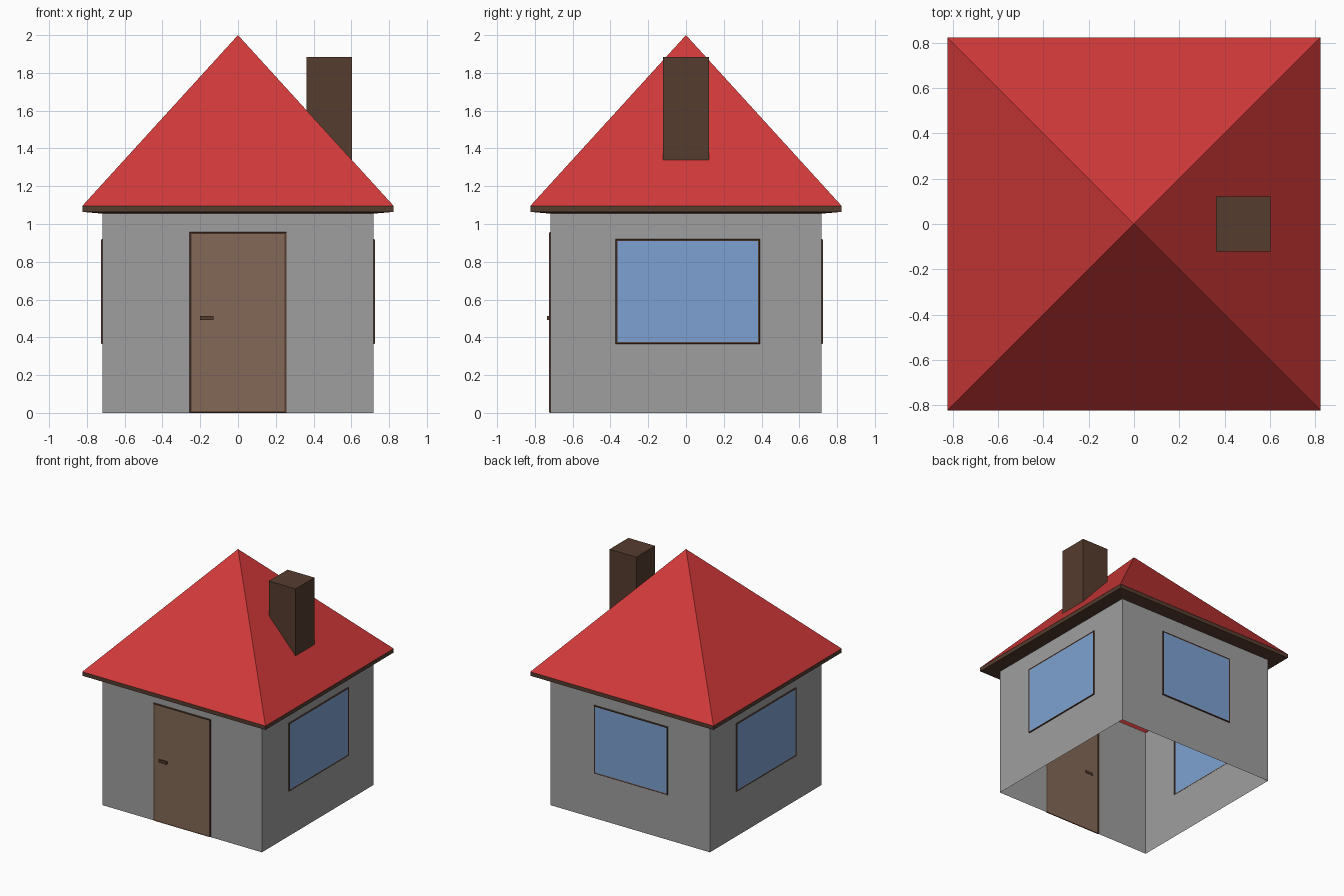
import bpy, bmesh, math
from mathutils import Matrix, Vector

if "Cube" in bpy.data.objects:
    bpy.data.objects.remove(bpy.data.objects["Cube"])


def srgb(r, g, b):
    def lin(c):
        c /= 255
        return c / 12.92 if c <= 0.04045 else ((c + 0.055) / 1.055) ** 2.4
    return (lin(r), lin(g), lin(b), 1)


def material(name, rgb):
    m = bpy.data.materials.new(name)
    m.diffuse_color = srgb(*rgb)
    m.use_nodes = True
    m.node_tree.nodes["Principled BSDF"].inputs["Base Color"].default_value = m.diffuse_color
    return m


GREY = material("wall grey", (159, 159, 159))
RED = material("roof red", (210, 57, 57))
DARK = material("dark wood", (86, 60, 47))
DOOR = material("door brown", (131, 105, 86))
BLUE = material("window blue", (125, 162, 210))

W = 0.718        # half width of the house
EAVE = 0.824     # half width of the roof
WALL_TOP, EAVE_LOW, EAVE_TOP, APEX = 1.055, 1.064, 1.096, 2.0


def finish(name, bm, mats):
    me = bpy.data.meshes.new(name)
    bm.to_mesh(me)
    bm.free()
    for m in mats:
        me.materials.append(m)
    ob = bpy.data.objects.new(name, me)
    bpy.context.collection.objects.link(ob)
    return ob


def wall(name, quarter, u0, u1, z0, z1, pane):
    """Open wall sheet facing -y with a framed inset panel, turned by quarter turns."""
    bm = bmesh.new()
    us = [-W, u0, u1, W]
    zs = sorted({0, z0, z1, WALL_TOP})
    grid = [[bm.verts.new((u, -W, z)) for u in us] for z in zs]
    panel = None
    for j in range(len(zs) - 1):
        for i in range(3):
            f = bm.faces.new((grid[j][i], grid[j][i + 1], grid[j + 1][i + 1], grid[j + 1][i]))
            if i == 1 and zs[j] == z0:
                panel = f
    bm.normal_update()
    # raised frame, then a slightly recessed panel
    for thick, depth in ((0.003, 0.008), (0.012, -0.003)):
        ring = bmesh.ops.inset_individual(bm, faces=[panel], thickness=thick, depth=depth)
        for f in ring["faces"]:
            f.material_index = 1
        panel.material_index = 2
        bm.normal_update()
    bmesh.ops.transform(bm, matrix=Matrix.Rotation(quarter * math.pi / 2, 4, 'Z'), verts=bm.verts)
    finish(name, bm, [GREY, DARK, pane])


def box(name, lo, hi, mat, shape=None):
    bm = bmesh.new()
    bmesh.ops.create_cube(bm, size=1)
    for v in bm.verts:
        v.co = Vector([(a + b) / 2 + c * (b - a) for a, b, c in zip(lo, hi, v.co)])
        if shape:
            shape(v)
    return finish(name, bm, [mat])


# Four walls with the door and windows
wall("front_wall_with_door", 0, -0.256, 0.258, 0, 0.957, DOOR)
wall("right_wall_with_window", 1, -0.374, 0.392, 0.365, 0.92, BLUE)
wall("back_wall_with_window", 2, -0.322, 0.340, 0.365, 0.92, BLUE)
wall("left_wall_with_window", 3, -0.384, 0.384, 0.365, 0.92, BLUE)

# Door handle
box("door_handle", (-0.2, -0.736, 0.492), (-0.13, -0.718, 0.514), DARK)

# Roof: eave underside, fascia and pyramid, open inside
bm = bmesh.new()
rings = [[bm.verts.new((sx * r, sy * r, z)) for sx, sy in ((-1, -1), (1, -1), (1, 1), (-1, 1))]
         for r, z in ((W, WALL_TOP), (EAVE, EAVE_LOW), (EAVE, EAVE_TOP))]
tip = bm.verts.new((0, 0, APEX))
for i in range(4):
    k = (i + 1) % 4
    for a, b in zip(rings, rings[1:]):
        bm.faces.new((a[i], a[k], b[k], b[i])).material_index = 1
    bm.faces.new((rings[2][i], rings[2][k], tip))
finish("roof", bm, [RED, DARK])


# Chimney, its foot cut to the roof slope
def follow_roof(v):
    if v.co.z < 1.5:
        v.co.z = APEX - (APEX - EAVE_TOP) * v.co.x / EAVE - 0.003


box("chimney", (0.362, -0.121, 1.3), (0.603, 0.121, 1.883), DARK, follow_roof)
